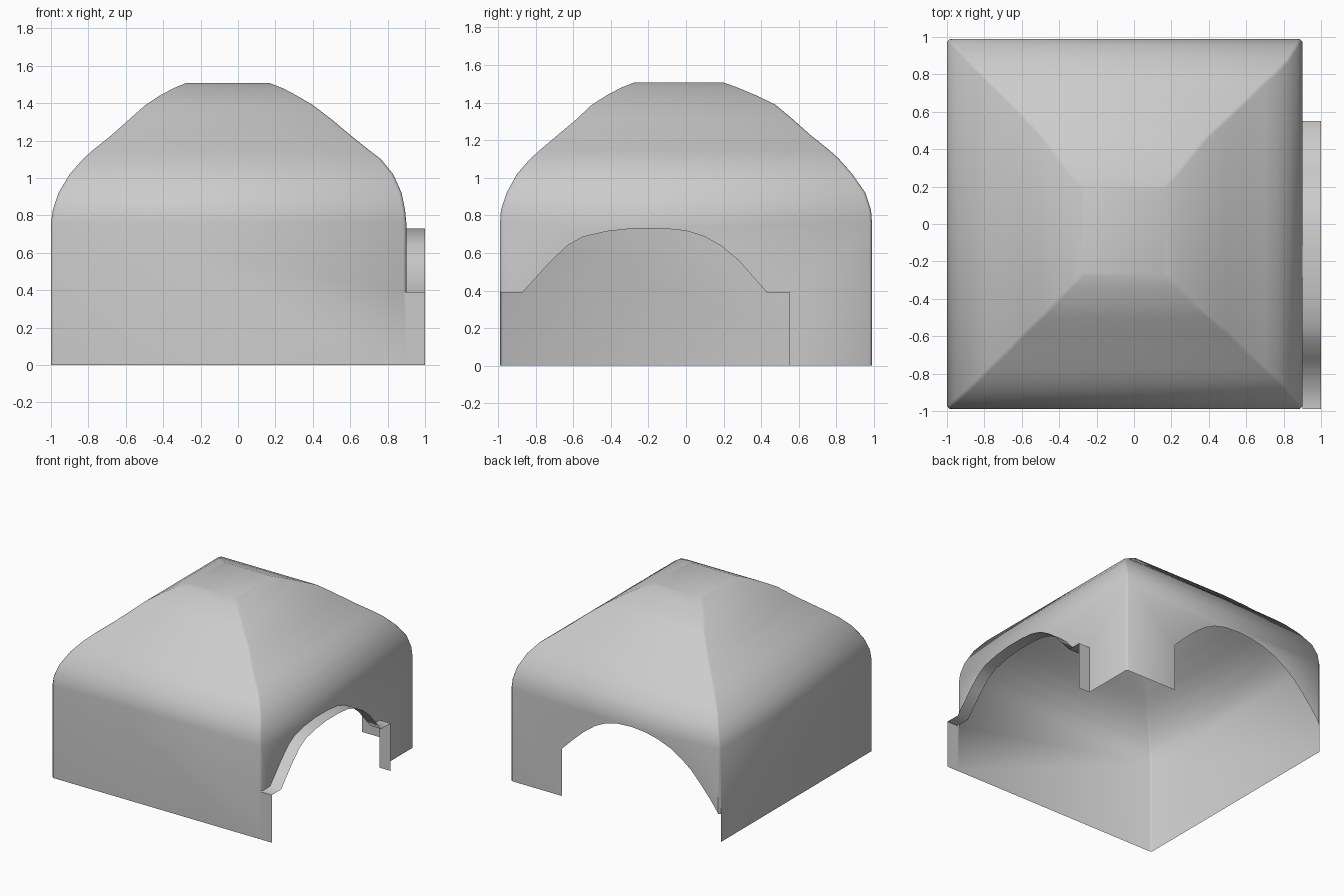
import bpy, bmesh, math

if "Cube" in bpy.data.objects:
    bpy.data.objects.remove(bpy.data.objects["Cube"])

C = 0.015                                  # small corner chamfer
X0, X1, Y0, Y1 = -1.0, 0.9, -0.99, 0.99    # wall planes
EAVE, LEDGE = 0.76, 0.39


def finish(bm, name):
    bmesh.ops.remove_doubles(bm, verts=bm.verts, dist=0.0005)
    bmesh.ops.recalc_face_normals(bm, faces=bm.faces)
    me = bpy.data.meshes.new(name)
    bm.to_mesh(me)
    bm.free()
    ob = bpy.data.objects.new(name, me)
    bpy.context.collection.objects.link(ob)
    bpy.ops.object.select_all(action='DESELECT')
    ob.select_set(True)
    bpy.context.view_layer.objects.active = ob
    bpy.ops.object.shade_smooth_by_angle(angle=math.radians(50))
    return ob


def face(bm, pts):
    return bm.faces.new([bm.verts.new(p) for p in pts])


def ring(bm, z, x0, x1, y0, y1):
    # chamfered rectangle
    pts = [(x0 + C, y0), (x1 - C, y0), (x1, y0 + C), (x1, y1 - C),
           (x1 - C, y1), (x0 + C, y1), (x0, y1 - C), (x0, y0 + C)]
    return [bm.verts.new((x, y, z)) for x, y in pts]


# roof: lofted rectangles following the dome profile (z, x0, x1, y0, y1)
levels = [
    (EAVE, X0, X1, Y0, Y1),
    (0.83, -0.99, 0.893, -0.985, 0.985),
    (0.92, -0.96, 0.875, -0.955, 0.955),
    (1.02, -0.90, 0.83, -0.90, 0.885),
    (1.10, -0.83, 0.765, -0.83, 0.815),
    (1.15, -0.775, 0.70, -0.775, 0.76),
    (1.23, -0.675, 0.60, -0.68, 0.66),
    (1.31, -0.585, 0.505, -0.585, 0.57),
    (1.39, -0.495, 0.40, -0.50, 0.475),
    (1.44, -0.42, 0.315, -0.42, 0.37),
    (1.48, -0.345, 0.24, -0.345, 0.275),
    (1.507, -0.28, 0.17, -0.275, 0.20),
]
bm = bmesh.new()
rings = [ring(bm, *lv) for lv in levels]
for a, b in zip(rings, rings[1:]):
    for i in range(8):
        j = (i + 1) % 8
        bm.faces.new((a[i], a[j], b[j], b[i]))
bm.faces.new(rings[-1])

# plain left and front walls
face(bm, [(X0, Y1 - C, 0), (X0, Y0 + C, 0), (X0, Y0 + C, EAVE), (X0, Y1 - C, EAVE)])
face(bm, [(X0 + C, Y0, 0), (X1, Y0, 0), (X1, Y0, LEDGE), (X1 - C, Y0, LEDGE),
          (X1 - C, Y0, EAVE), (X0 + C, Y0, EAVE)])

# right wall around the stepped arch (y, z)
arch = [(-0.87, LEDGE), (-0.72, 0.555), (-0.63, 0.64), (-0.55, 0.685), (-0.42, 0.715),
        (-0.28, 0.73), (-0.12, 0.73), (0.0, 0.718), (0.1, 0.687), (0.19, 0.635),
        (0.28, 0.56), (0.43, LEDGE), (0.55, LEDGE), (0.55, 0)]
right = [(Y0 + C, LEDGE)] + arch + [(Y1 - C, 0), (Y1 - C, EAVE), (Y0 + C, EAVE)]
face(bm, [(X1, y, z) for y, z in right])

# back wall around the arch that runs into the left corner (x, z)
back = [(X1 - C, 0), (0.43, 0), (0.43, LEDGE), (0.33, 0.49), (0.225, 0.585), (0.13, 0.655),
        (0.04, 0.70), (-0.07, 0.728), (-0.2, 0.735), (-0.32, 0.725), (-0.43, 0.70),
        (-0.55, 0.655), (-0.65, 0.595), (-0.74, 0.525), (-0.82, 0.44), (-0.91, 0.335),
        (X0 + C, 0.235), (X0 + C, EAVE), (X1 - C, EAVE)]
face(bm, [(x, Y1, z) for x, z in back])

# chamfered corner strips
for x, y, z in ((X0, Y0, 0), (X1, Y0, LEDGE), (X1, Y1, 0), (X0, Y1, 0.23)):
    sx, sy = (C if x < 0 else -C), (C if y < 0 else -C)
    face(bm, [(x + sx, y, z), (x, y + sy, z), (x, y + sy, EAVE), (x + sx, y, EAVE)])
finish(bm, "domed_shell")

# projecting lip that follows the right opening
bm = bmesh.new()
lip = [(Y0, 0), (Y0, LEDGE)] + arch
for (ya, za), (yb, zb) in zip(lip, lip[1:]):
    face(bm, [(X1, ya, za), (X1, yb, zb), (1.0, yb, zb), (1.0, ya, za)])
finish(bm, "doorway_lip")
